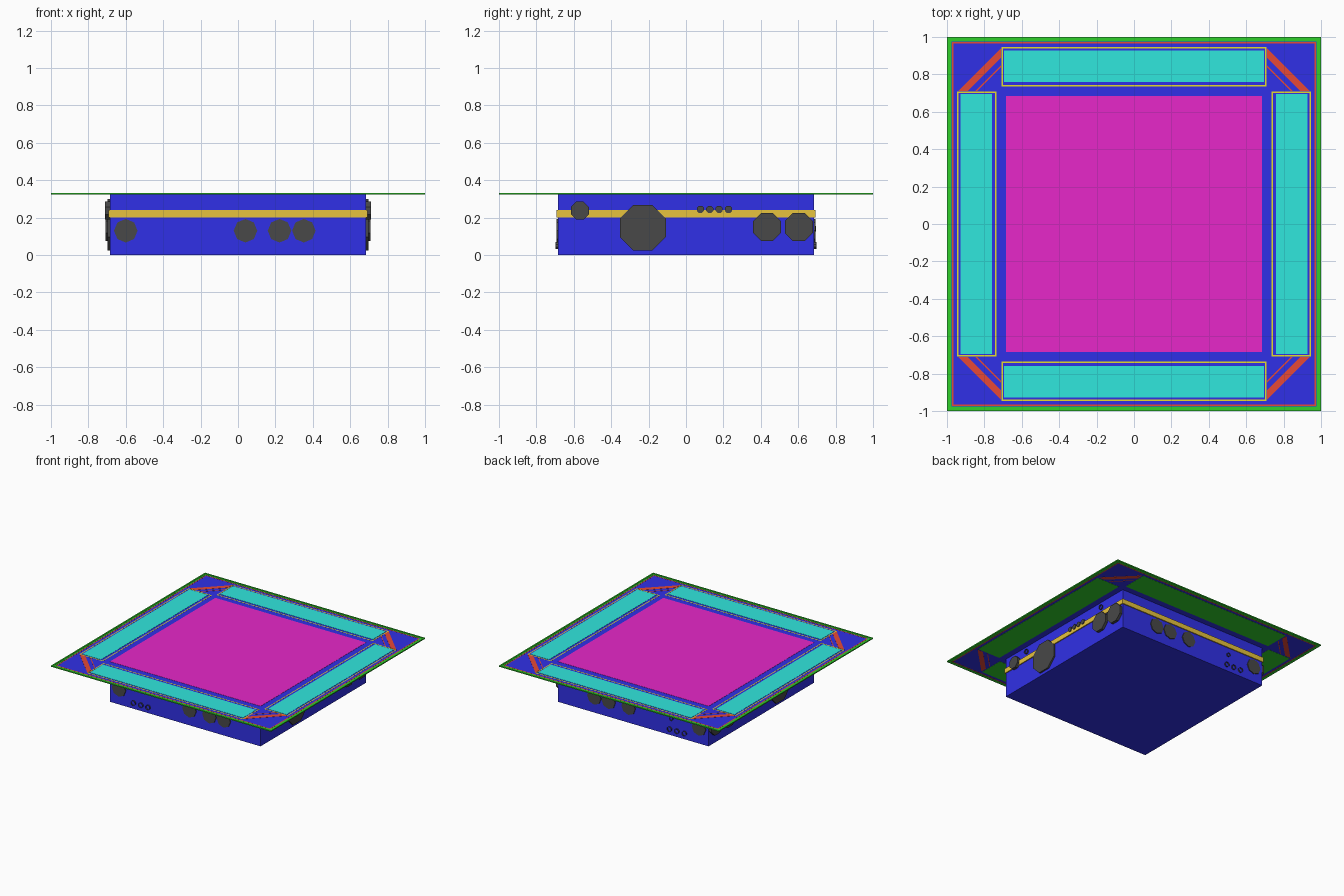
import bpy, bmesh, math
from mathutils import Matrix, Vector

cube = bpy.data.objects.get("Cube")
if cube:
    bpy.data.objects.remove(cube, do_unlink=True)


def material(name, r, g, b):
    m = bpy.data.materials.new(name)
    col = [((c / 255 + 0.055) / 1.055) ** 2.4 for c in (r, g, b)] + [1]
    m.use_nodes = True
    m.diffuse_color = col
    m.node_tree.nodes["Principled BSDF"].inputs["Base Color"].default_value = col
    return m


BLUE = material("hull blue", 48, 48, 232)
MAGENTA = material("deck magenta", 234, 40, 204)
CYAN = material("panel cyan", 48, 232, 222)
GREEN = material("rim green", 48, 208, 42)
RED = material("stripe red", 234, 74, 56)
GOLD = material("band gold", 232, 196, 62)
YELLOW = material("outline yellow", 250, 240, 48)
GREY = material("port grey", 72, 72, 72)


def finish(name, bm, *mats):
    mesh = bpy.data.meshes.new(name)
    bm.to_mesh(mesh)
    bm.free()
    for m in mats:
        mesh.materials.append(m)
    ob = bpy.data.objects.new(name, mesh)
    bpy.context.collection.objects.link(ob)
    return ob


def add_box(bm, x0, x1, y0, y1, z0, z1):
    size = Vector((x1 - x0, y1 - y0, z1 - z0))
    centre = Vector((x1 + x0, y1 + y0, z1 + z0)) / 2
    bmesh.ops.create_cube(bm, size=1, matrix=Matrix.Translation(centre) @ Matrix.Diagonal(size.to_4d()))


def box(name, mat, *bounds):
    bm = bmesh.new()
    add_box(bm, *bounds)
    return finish(name, bm, mat)


def frame(name, mat, x0, x1, y0, y1, w, z0, z1):
    # Rectangular border of width w
    bm = bmesh.new()
    add_box(bm, x0, x1, y0, y0 + w, z0, z1)
    add_box(bm, x0, x1, y1 - w, y1, z0, z1)
    add_box(bm, x0, x0 + w, y0 + w, y1 - w, z0, z1)
    add_box(bm, x1 - w, x1, y0 + w, y1 - w, z0, z1)
    return finish(name, bm, mat)


# Hull, band and top deck
HALF = 0.685
box("hull", BLUE, -HALF, HALF, -HALF, HALF, 0, 0.326)
frame("hull_band", GOLD, -0.693, 0.693, -0.693, 0.693, 0.02, 0.202, 0.242)
box("top_plate", BLUE, -0.975, 0.975, -0.975, 0.975, 0.325, 0.329)
box("deck", MAGENTA, -HALF, HALF, -HALF, HALF, 0.327, 0.3305)
frame("outer_rim", GREEN, -1, 1, -1, 1, 0.012, 0.324, 0.333)
frame("inner_rim", GREEN, -0.988, 0.988, -0.988, 0.988, 0.013, 0.324, 0.330)
frame("rim_inner_line", RED, -0.973, 0.973, -0.973, 0.973, 0.008, 0.3245, 0.3295)

# Four side panels: cyan above, green below, yellow outline
for side, name in enumerate(("back", "left", "front", "right")):
    turn = Matrix.Rotation(-side * math.pi / 2, 4, "Z")
    panel = box(name + "_panel", CYAN, -0.695, 0.695, 0.759, 0.928, 0.327, 0.3305)
    underside = box(name + "_panel_underside", GREEN, -0.7, 0.7, 0.737, 0.945, 0.324, 0.327)
    outline = frame(name + "_panel_outline", YELLOW, -0.709, 0.709, 0.734, 0.946, 0.008, 0.327, 0.3295)
    for ob in (panel, underside, outline):
        ob.matrix_world = turn

# Diagonal stripes across each corner, given by the sum of x and y
bm = bmesh.new()
START = 0.71
for near, far in ((1.6, 1.652), (1.55, 1.559)):
    for k in range(4):
        turn = Matrix.Rotation(k * math.pi / 2, 4, "Z")
        corners = [(START, near - START), (near - START, START), (far - START, START), (START, far - START)]
        f = bm.faces.new([bm.verts.new(turn @ Vector((x, y, 0.3242))) for x, y in corners])
        up = bmesh.ops.extrude_face_region(bm, geom=[f])["geom"]
        bmesh.ops.translate(bm, vec=(0, 0, 0.006), verts=[v for v in up if isinstance(v, bmesh.types.BMVert)])
bmesh.ops.recalc_face_normals(bm, faces=bm.faces)
finish("corner_stripes", bm, RED)


def port(name, axis, sign, along, z, radius, out, caps=True, turn=0.0):
    # Eight-sided port standing out of a hull wall
    depth = out - HALF + 0.005
    mid = sign * (out - depth / 2)
    bm = bmesh.new()
    bmesh.ops.create_cone(bm, cap_ends=caps, segments=8, radius1=radius, radius2=radius, depth=depth,
                          matrix=Matrix.Rotation(turn, 4, "Z"))
    ob = finish(name, bm, GREY)
    if axis == "x":
        ob.matrix_world = Matrix.Translation((mid, along, z)) @ Matrix.Rotation(math.pi / 2, 4, "Y")
    else:
        ob.matrix_world = Matrix.Translation((along, mid, z)) @ Matrix.Rotation(math.pi / 2, 4, "X")


FLAT = math.pi / 8
for sign, end, side in ((-1, "front", "right"), (1, "back", "left")):
    # Ports on the front and back walls
    for x in (-0.6, 0.04, 0.222, 0.352):
        port(end + "_port", "y", sign, x, 0.13, 0.063, 0.692)
    for x in (-0.468, -0.4, -0.334):
        port(end + "_small_tube", "y", sign, x, 0.05, 0.02, 0.697, False, FLAT)
    # Ports on the left and right walls
    port(side + "_large_port", "x", sign, -0.23, 0.146, 0.132, 0.698, True, FLAT)
    port(side + "_upper_port", "x", sign, -0.567, 0.237, 0.052, 0.71, True, FLAT)
    for y in (0.433, 0.603):
        port(side + "_medium_port", "x", sign, y, 0.15, 0.081, 0.708, True, FLAT)
    for y in (0.077, 0.127, 0.177, 0.227):
        port(side + "_small_port", "x", sign, y, 0.244, 0.021, 0.698, True, FLAT)
    for y in (-0.437, 0.437):
        port(side + "_small_tube", "x", sign, y, 0.28, 0.02, 0.697, False, FLAT)
port("back_upper_tube", "y", 1, -0.35, 0.14, 0.016, 0.695, False, FLAT)
